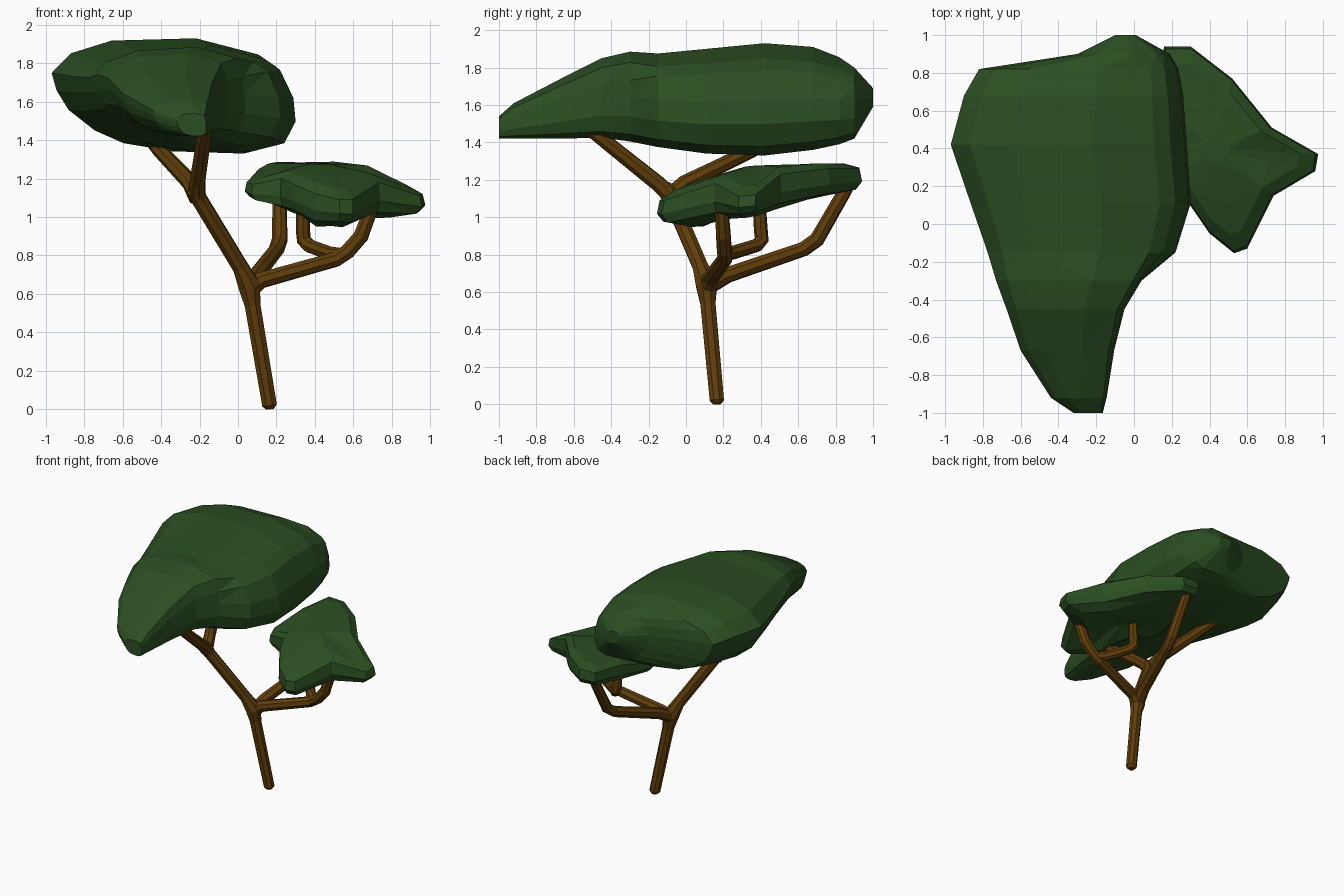
import bpy, bmesh
from mathutils import Vector


def material(name, rgb):
    m = bpy.data.materials.new(name)
    m.diffuse_color = (*rgb, 1)
    return m


BARK = material("brown_bark", (0.118, 0.048, 0.003))
LEAF = material("dark_green_leaves", (0.024, 0.077, 0.016))


def finish(name, rings, mat):
    """Skin a list of equal-length point rings, close both ends, flat shade."""
    bm = bmesh.new()
    vr = [[bm.verts.new(p) for p in r] for r in rings]
    n = len(vr[0])
    for a, b in zip(vr, vr[1:]):
        for i in range(n):
            j = (i + 1) % n
            bm.faces.new((a[i], a[j], b[j], b[i]))
    for r in (vr[0], vr[-1]):
        bm.faces.new(r)
    bmesh.ops.recalc_face_normals(bm, faces=bm.faces)
    bmesh.ops.triangulate(bm, faces=bm.faces)
    me = bpy.data.meshes.new(name)
    bm.to_mesh(me)
    bm.free()
    me.materials.append(mat)
    ob = bpy.data.objects.new(name, me)
    bpy.context.collection.objects.link(ob)
    return ob


H = 0.7071
DIRS = [(1, 0), (H, H), (0, 1), (-H, H), (-1, 0), (-H, -H), (0, -1), (H, -H)]
R = 0.044


def limb(name, pts):
    """Eight-sided tube through (x, y, z, radius) points."""
    path = [Vector(p[:3]) for p in pts]
    u = Vector((1, 0.4, 0))
    rings = []
    for i, p in enumerate(path):
        ahead = path[min(i + 1, len(path) - 1)]
        behind = path[max(i - 1, 0)]
        t = ((p - behind).normalized() + (ahead - p).normalized()).normalized()
        u = (u - t * u.dot(t)).normalized()
        w = t.cross(u)
        rings.append([p + (u * c + w * s) * pts[i][3] for c, s in DIRS])
    return finish(name, rings, BARK)


# Trunk and the long leaning limb, with swellings at the forks
limb("trunk", [(.166, .166, 0, .022), (.164, .165, .02, .041), (.076, .117, .54, R),
               (.06, .11, .64, .062), (.012, .075, .74, R), (-.20, -.075, 1.09, R),
               (-.222, -.095, 1.14, .053), (-.23, -.11, 1.18, .022)])
limb("upper_branch_front", [(-.212, -.07, 1.10, .046), (-.212, -.15, 1.18, R),
                            (-.17, -.50, 1.46, .039), (-.16, -.56, 1.51, .036)])
limb("upper_branch_back", [(-.212, -.10, 1.10, .046), (-.25, -.01, 1.18, R),
                           (-.41, .34, 1.35, .039), (-.44, .41, 1.385, .036)])
# Lower limbs carrying the small canopy
limb("lower_branch_back", [(.05, .10, .62, .047), (.09, .22, .69, R), (.20, .63, .83, .041),
                           (.217, .70, .88, .041), (.217, .85, 1.14, .037),
                           (.217, .87, 1.18, .034)])
limb("lower_branch_side", [(.05, .11, .61, .052), (.12, .13, .67, R), (.51, .21, .78, .041),
                           (.57, .205, .82, .041), (.64, .20, .90, .041),
                           (.70, .19, 1.06, .037), (.71, .19, 1.10, .034)])
limb("lower_twig", [(.55, .20, .80, .037), (.48, .25, .81, .037), (.37, .38, .85, .037),
                    (.343, .405, .88, .038), (.338, .40, .93, .037), (.338, .39, 1.10, .034)])

# Large canopy: one irregular cross-section lofted from front to back
SECTION = [(0, .70), (.02, .55), (.07, .38), (.18, .2), (.30, .09), (.5, .02), (.8, 0),
           (.95, .08), (1, .28), (.99, .5), (.93, .76), (.86, .86), (.6, 1), (.25, .98),
           (.08, .87)]
# The front lobe has a sharper upper right shoulder
FRONT = SECTION[:10] + [(.98, .68), (.94, .88), (.66, 1), (.27, .96), (.08, .85)]
SLICES = [  # y, x left, x right, z bottom, z top
    (-1.0, -.32, -.165, 1.42, 1.54), (-.92, -.44, -.145, 1.42, 1.61),
    (-.67, -.60, -.105, 1.42, 1.74), (-.45, -.675, -.05, 1.425, 1.85),
    (-.30, -.73, .04, 1.405, 1.885), (-.15, -.775, .22, 1.375, 1.875),
    (.11, -.865, .30, 1.34, 1.90), (.42, -.97, .28, 1.33, 1.93),
    (.68, -.90, .26, 1.36, 1.91), (.82, -.82, .235, 1.39, 1.855),
    (.90, -.30, .19, 1.42, 1.80), (1.0, -.10, .01, 1.59, 1.69)]
finish("large_canopy",
       [[(xl + (xr - xl) * u, y, zb + (zt - zb) * v)
         for u, v in (FRONT if y < -.2 else SECTION)]
        for y, xl, xr, zb, zt in SLICES], LEAF)

# Small canopy: star-like rim with nested rings above and below
RIM = [  # x, y, z low, z high
    (.975, .37, 1.03, 1.12), (.96, .28, 1.02, 1.11), (.74, .15, 1.03, 1.18),
    (.60, -.13, .975, 1.09), (.53, -.155, .98, 1.09), (.40, -.05, .985, 1.12),
    (.29, .11, 1.04, 1.17), (.22, .25, 1.06, 1.20), (.07, .30, 1.09, 1.17),
    (.035, .40, 1.11, 1.18), (.10, .68, 1.13, 1.25), (.16, .94, 1.16, 1.265),
    (.30, .94, 1.15, 1.26), (.52, .77, 1.13, 1.26), (.73, .51, 1.08, 1.23)]
CX, CY = .42, .40


def rim_ring(scale, blend, pull, zc):
    """Rim scaled toward the centre; pull eases its height to the centre height."""
    out = []
    for x, y, lo, hi in RIM:
        z = lo + (hi - lo) * blend
        out.append((CX + (x - CX) * scale, CY + (y - CY) * scale, z + (zc - z) * pull))
    return out


finish("small_canopy", [rim_ring(.15, 0, .95, 1.06), rim_ring(.68, -.27, .02, 1.06),
                        rim_ring(.94, -.03, 0, 0), rim_ring(1, .35, 0, 0),
                        rim_ring(.975, 1, 0, 0), rim_ring(.82, 1.23, .2, 1.28),
                        rim_ring(.55, 1.2, .55, 1.28), rim_ring(.15, 1, .95, 1.28)], LEAF)
